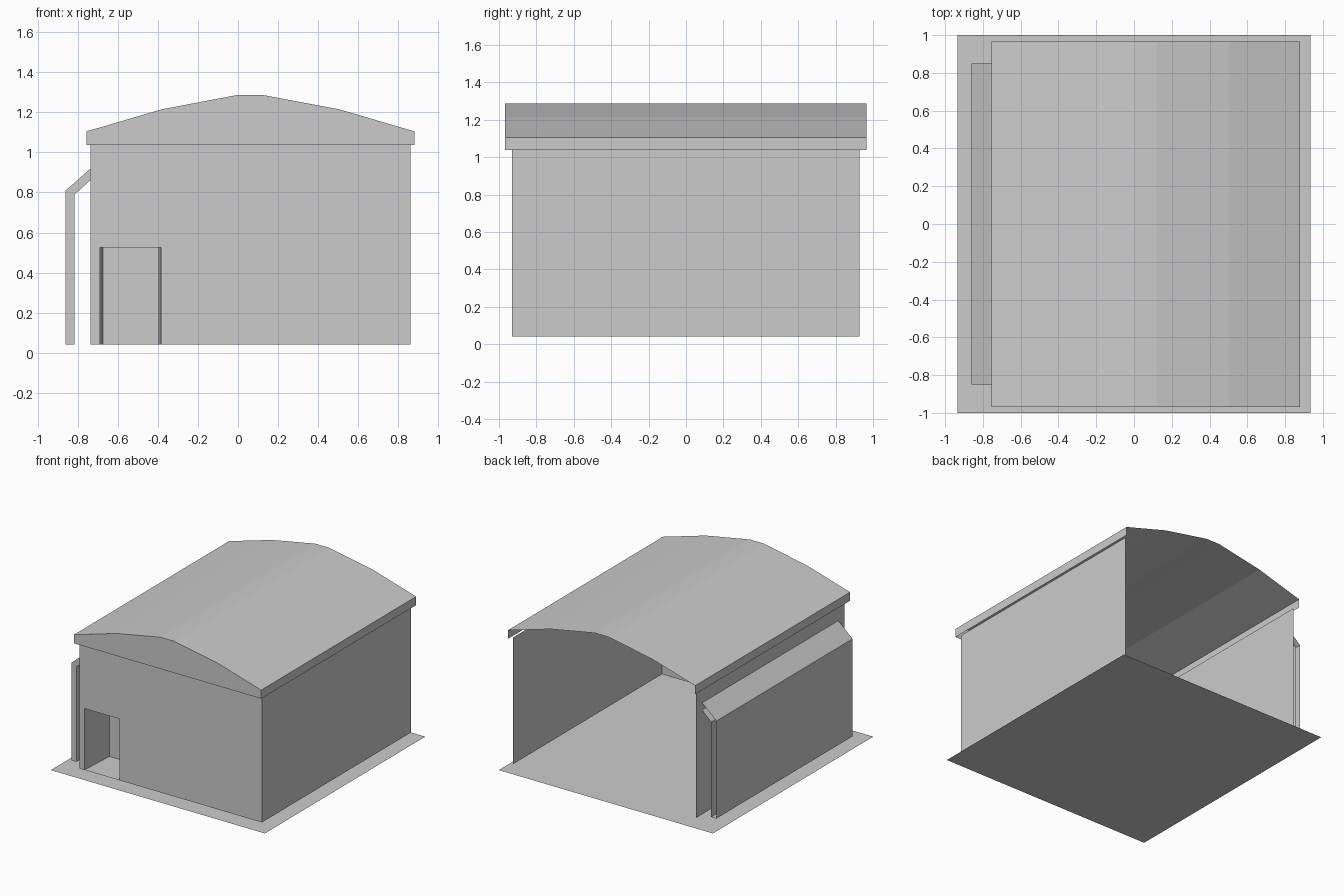
import bpy
import bmesh

cube = bpy.data.objects.get("Cube")
if cube:
    bpy.data.objects.remove(cube, do_unlink=True)

grey = bpy.data.materials.new("plain grey")
grey.use_nodes = True
grey.diffuse_color = (0.6, 0.6, 0.6, 1)
grey.node_tree.nodes["Principled BSDF"].inputs["Base Color"].default_value = (0.6, 0.6, 0.6, 1)


def make(name, build):
    bm = bmesh.new()
    build(bm)
    bmesh.ops.remove_doubles(bm, verts=bm.verts, dist=0.0001)
    mesh = bpy.data.meshes.new(name)
    bm.to_mesh(mesh)
    bm.free()
    mesh.materials.append(grey)
    obj = bpy.data.objects.new(name, mesh)
    bpy.context.collection.objects.link(obj)
    return obj


def face(bm, points):
    return bm.faces.new([bm.verts.new(p) for p in points])


def shell(profile, front, back):
    """Front-capped profile swept backwards; its bottom and back stay open."""
    def build(bm):
        face(bm, [(x, front, z) for x, z in reversed(profile)])
        for (x1, z1), (x2, z2) in zip(profile, profile[1:]):
            face(bm, [(x1, front, z1), (x2, front, z2), (x2, back, z2), (x1, back, z1)])
    return build


# Ground sheet
make("ground", lambda bm: face(bm, [(-0.935, -1, 0), (0.935, -1, 0), (0.935, 1, 0), (-0.935, 1, 0)]))

# Walls: two sides and a front with a doorway, open at the back
LEFT, RIGHT, FRONT, BACK = 0.86, -0.735, -0.93, 0.928
BASE, TOP = 0.04, 1.04
DOOR_A, DOOR_B, DOOR_TOP = -0.69, -0.385, 0.525


def walls(bm):
    face(bm, [(LEFT, FRONT, BASE), (LEFT, BACK, BASE), (LEFT, BACK, TOP), (LEFT, FRONT, TOP)])
    face(bm, [(RIGHT, BACK, BASE), (RIGHT, FRONT, BASE), (RIGHT, FRONT, TOP), (RIGHT, BACK, TOP)])
    outline = [(RIGHT, BASE), (DOOR_A, BASE), (DOOR_A, DOOR_TOP), (DOOR_B, DOOR_TOP),
               (DOOR_B, BASE), (LEFT, BASE), (LEFT, TOP), (RIGHT, TOP)]
    face(bm, [(x, FRONT, z) for x, z in outline])


make("walls", walls)


# Recessed doorway, narrowing slightly inwards
def doorway(bm):
    deep, inset = FRONT + 0.29, 0.015
    outer = [(DOOR_A, FRONT, BASE), (DOOR_A, FRONT, DOOR_TOP),
             (DOOR_B, FRONT, DOOR_TOP), (DOOR_B, FRONT, BASE)]
    inner = [(x + (inset if x == DOOR_A else -inset), deep, z) for x, y, z in outer]
    for i in range(4):
        j = (i + 1) % 4
        face(bm, [outer[i], inner[i], inner[j], outer[j]])
    face(bm, inner[::-1])


make("doorway", doorway)

# Curved roof with edge strips and front gable
make("roof", shell([(-0.755, 1.037), (-0.755, 1.105), (-0.38, 1.215), (0, 1.287), (0.12, 1.287),
                    (0.505, 1.215), (0.88, 1.105), (0.88, 1.037)], -0.968, 0.965))

# Bent side panel leaning on the right wall
make("side_panel", shell([(-0.735, 0.92), (-0.86, 0.81), (-0.86, 0.04), (-0.815, 0.04),
                          (-0.815, 0.79), (-0.735, 0.863)], -0.85, 0.85))
